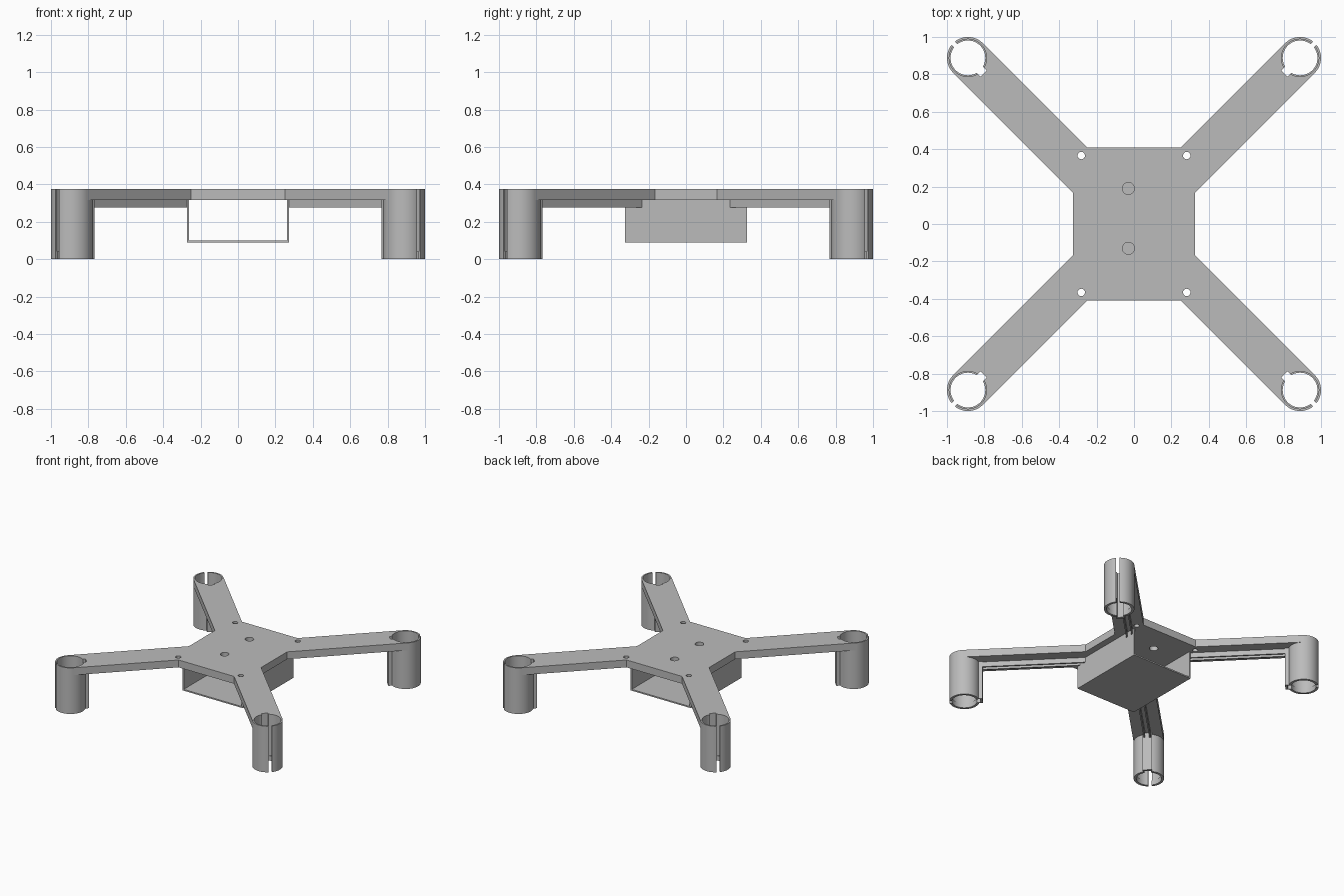
import bpy
import bmesh
from math import sin, cos, pi, sqrt

cube = bpy.data.objects.get("Cube")
if cube:
    bpy.data.objects.remove(cube, do_unlink=True)

GREY = (0.5, 0.5, 0.5, 1.0)
mat = bpy.data.materials.new("plain grey")
mat.use_nodes = True
mat.diffuse_color = GREY
mat.node_tree.nodes["Principled BSDF"].inputs["Base Color"].default_value = GREY

TOP, UNDER = 0.375, 0.315      # plate top and underside
HUB = 0.888 * sqrt(2)          # motor centre along the diagonal
RADIUS = 0.112                 # holder radius and arm half width
BOX_X, BOX_Y, BOX_Z, WALL = 0.272, 0.325, 0.09, 0.011
CORNERS = [("front_left", 1, -1), ("front_right", -1, -1),
           ("back_left", 1, 1), ("back_right", -1, 1)]


def prism(name, pts, z0, z1):
    """Extrude a flat outline between two heights."""
    bm = bmesh.new()
    face = bm.faces.new([bm.verts.new((x, y, z0)) for x, y in pts])
    new = bmesh.ops.extrude_face_region(bm, geom=[face])["geom"]
    for v in new:
        if isinstance(v, bmesh.types.BMVert):
            v.co.z = z1
    bmesh.ops.recalc_face_normals(bm, faces=bm.faces)
    mesh = bpy.data.meshes.new(name)
    bm.to_mesh(mesh)
    bm.free()
    mesh.materials.append(mat)
    obj = bpy.data.objects.new(name, mesh)
    bpy.context.collection.objects.link(obj)
    return obj


def circle(x, y, r, n=64):
    return [(x + r * cos(2 * pi * i / n), y + r * sin(2 * pi * i / n)) for i in range(n)]


def rect(x0, x1, y0, y1):
    return [(x0, y0), (x1, y0), (x1, y1), (x0, y1)]


def diagonal(pts, sx, sy):
    """Map points along and across an arm to the plane of the plate."""
    return [(sx * (u - v) / sqrt(2), sy * (u + v) / sqrt(2)) for u, v in pts]


def combine(obj, tools, operation="DIFFERENCE"):
    """Apply booleans and remove the helper solids."""
    for tool in tools:
        tool.hide_render = True
        mod = obj.modifiers.new("combine", "BOOLEAN")
        mod.operation = operation
        mod.solver = "EXACT"
        mod.object = tool
    bpy.context.view_layer.update()
    graph = bpy.context.evaluated_depsgraph_get()
    mesh = bpy.data.meshes.new_from_object(obj.evaluated_get(graph))
    obj.modifiers.clear()
    obj.data = mesh
    for tool in tools:
        bpy.data.objects.remove(tool, do_unlink=True)


def smooth(obj):
    bpy.ops.object.select_all(action="DESELECT")
    obj.select_set(True)
    bpy.context.view_layer.objects.active = obj
    bpy.ops.object.shade_smooth_by_angle(angle=pi / 6)


# Top plate with four diagonal arms
tip_right, tip_left = diagonal([(HUB, -RADIUS), (HUB, RADIUS)], 1, 1)
quarter = [(0.325, 0.167), tip_right, tip_left, (0.25, 0.408)]
outline = []
for sx, sy in [(1, 1), (-1, 1), (-1, -1), (1, -1)]:
    pts = quarter if sx * sy > 0 else quarter[::-1]
    outline += [(sx * x, sy * y) for x, y in pts]
plate = prism("top_plate", outline, UNDER, TOP)

# Plate holes: strap holes, corner screw holes, holder seats and wire notches
notch = rect(HUB - 0.118, HUB - 0.05, -0.024, 0.024)
cutters = [prism("hole", circle(-0.03, y, 0.032, 32), 0.3, 0.4) for y in (0.19, -0.13)]
for _, sx, sy in CORNERS:
    hub_x, hub_y = diagonal([(HUB, 0)], sx, sy)[0]
    cutters.append(prism("hole", circle(sx * 0.282, sy * 0.366, 0.02, 24), 0.3, 0.4))
    cutters.append(prism("seat", circle(hub_x, hub_y, RADIUS - 0.001), 0.3, 0.4))
    cutters.append(prism("notch", diagonal(notch, sx, sy), 0.3, 0.4))
combine(plate, cutters)
smooth(plate)

# Battery box, open at front and back
box = prism("battery_box", rect(-BOX_X, BOX_X, -BOX_Y, BOX_Y), BOX_Z, UNDER)
combine(box, [prism("cavity", rect(WALL - BOX_X, BOX_X - WALL, -0.4, 0.4),
                    BOX_Z + WALL, 0.4)])

for corner, sx, sy in CORNERS:
    hub_x, hub_y = diagonal([(HUB, 0)], sx, sy)[0]

    # Motor holder with a wire channel on the inner side
    holder = prism(corner + "_motor_holder", circle(hub_x, hub_y, RADIUS), 0, TOP)
    flange = rect(HUB - 0.135, HUB - 0.06, -0.034, 0.034)
    combine(holder, [prism("flange", diagonal(flange, sx, sy), 0, UNDER)], "UNION")

    # Bore with a stop ring at the bottom, outer slit and inner notch
    slit = rect(HUB + 0.05, HUB + 0.2, -0.013, 0.013)
    combine(holder, [
        prism("bore", circle(hub_x, hub_y, 0.1), 0.04, 0.5),
        prism("lower_bore", circle(hub_x, hub_y, 0.093), -0.1, 0.1),
        prism("slit", diagonal(slit, sx, sy), -0.1, 0.5),
        prism("notch", diagonal(notch, sx, sy), -0.1, 0.5)])
    smooth(holder)

    # Pair of wire guide ribs below the arm, starting at the box wall
    start = BOX_X * sqrt(2)
    for side, name in ((1, "_outer_rib"), (-1, "_inner_rib")):
        a, b = side * 0.015, side * 0.026
        rib = [(start + a, a), (HUB - 0.13, a), (HUB - 0.13, b), (start + b, b)]
        prism(corner + name, diagonal(rib, sx, sy), 0.275, UNDER)
